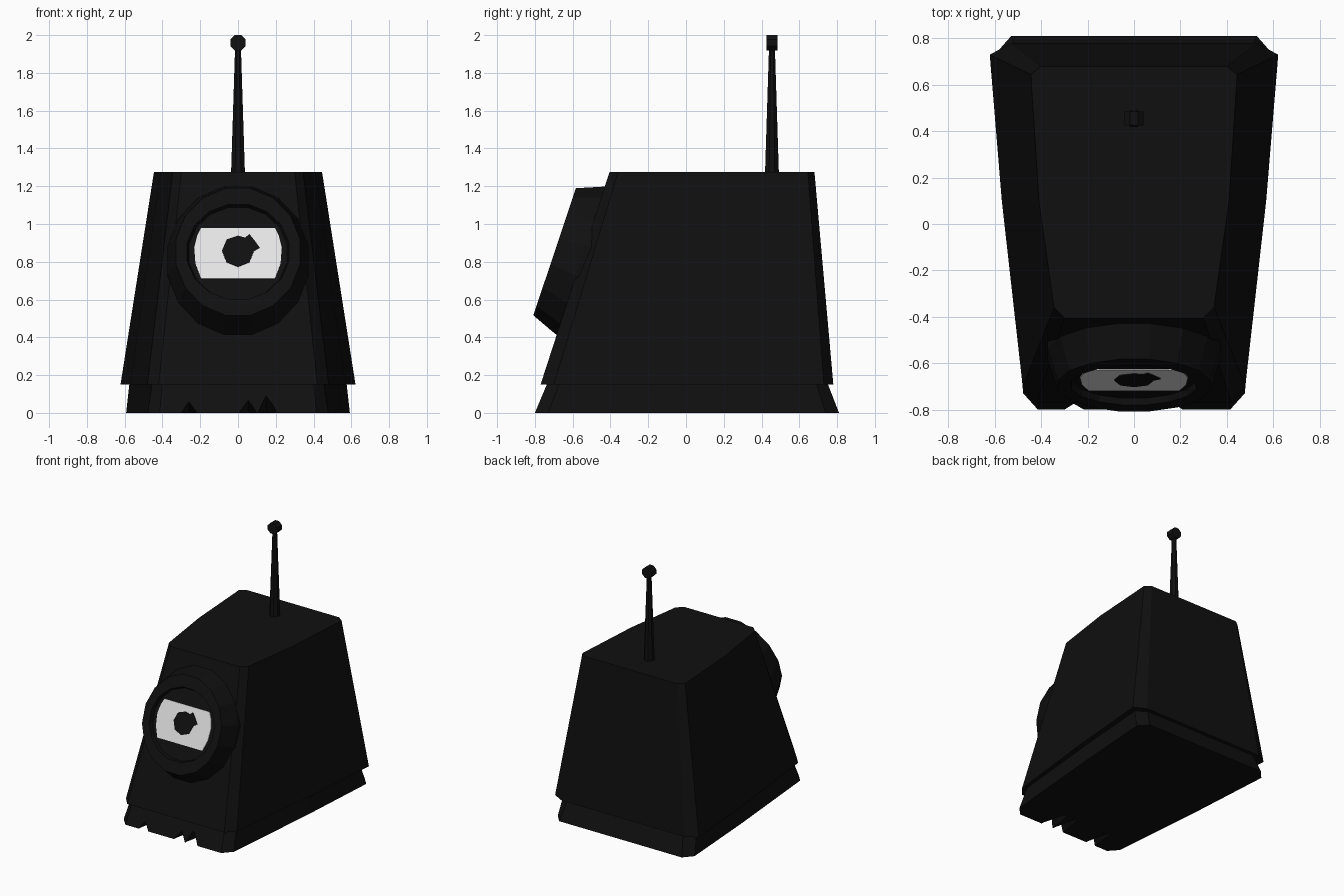
import bpy, bmesh, math
from mathutils import Matrix

if "Cube" in bpy.data.objects:
    bpy.data.objects.remove(bpy.data.objects["Cube"])


def material(name, rgb):
    m = bpy.data.materials.new(name)
    m.diffuse_color = (*rgb, 1)
    m.use_nodes = True
    m.node_tree.nodes["Principled BSDF"].inputs["Base Color"].default_value = m.diffuse_color
    return m


BLACK = material("near_black", (0.005, 0.005, 0.005))
WHITE = material("eye_white_paint", (0.8, 0.8, 0.8))


def loft(name, rings, mat, matrix=Matrix()):
    """Skin a stack of equal-length point rings and cap both ends."""
    bm = bmesh.new()
    loops = [[bm.verts.new(p) for p in ring] for ring in rings]
    n = len(loops[0])
    for a, b in zip(loops, loops[1:]):
        for i in range(n):
            j = (i + 1) % n
            bm.faces.new((a[i], a[j], b[j], b[i]))
    bm.faces.new(loops[0][::-1])
    bm.faces.new(loops[-1])
    bmesh.ops.recalc_face_normals(bm, faces=bm.faces)
    me = bpy.data.meshes.new(name)
    bm.to_mesh(me)
    bm.free()
    me.materials.append(mat)
    ob = bpy.data.objects.new(name, me)
    ob.matrix_world = matrix
    bpy.context.collection.objects.link(ob)
    return ob


def outline(half, z):
    """Mirror a right-hand half outline (back to front) into a closed ring."""
    return [(x, y, z) for x, y in half] + [(-x, y, z) for x, y in half[::-1]]


def ellipse(rx, ry, z, n):
    return [(rx * math.cos(2 * math.pi * (i + .5) / n),
             ry * math.sin(2 * math.pi * (i + .5) / n), z) for i in range(n)]


def plate(name, pts, z, thick, mat, matrix):
    return loft(name, [[(x, y, z + h) for x, y in pts] for h in (0, thick)], mat, matrix)


# Tapered body shell
loft("body", [
    outline([(.53, .78), (.622, .73), (.57, .10), (.48, -.70), (.42, -.77)], .15),
    outline([(.40, .68), (.445, .645), (.41, .10), (.345, -.36), (.30, -.405)], 1.275)], BLACK)

# Flared skirt below the body
skirt = loft("skirt", [
    outline([(.53, .81), (.592, .74), (.55, .10), (.478, -.73), (.415, -.80)], 0),
    outline([(.50, .75), (.575, .69), (.53, .10), (.455, -.67), (.40, -.735)], .155)], BLACK)

# Ragged notches along the front hem of the skirt
for left, tip, right, high in ((-.30, -.26, -.215, .06), (.005, .055, .10, .07), (.105, .15, .21, .10)):
    cutter = loft("notch_cutter", [
        [(left, -.9, -.002), (right, -.9, -.002), (tip, -.9, high)],
        [(left, -.78, -.002), (right, -.78, -.002), (tip, -.78, high)],
        [(tip - .02, -.60, -.002), (tip + .02, -.60, -.002), (tip, -.60, .004)]], BLACK)
    mod = skirt.modifiers.new("notch", 'BOOLEAN')
    mod.operation, mod.solver, mod.object = 'DIFFERENCE', 'EXACT', cutter
    bpy.context.view_layer.objects.active = skirt
    bpy.ops.object.modifier_apply(modifier=mod.name)
    bpy.data.objects.remove(cutter)

# Eye housing: tapered collar with a shallow dished lens, tilted with the front
tilt = Matrix.Translation((0, -.56, .8075)) @ Matrix.Rotation(math.radians(71.5), 4, 'X')
loft("eye_housing", [
    ellipse(.38, .42, -.05, 16), ellipse(.38, .42, 0, 16), ellipse(.335, .362, .143, 16),
    ellipse(.275, .27, .143, 16), ellipse(.265, .262, .115, 16)], BLACK, tilt)

# White of the eye
plate("eye_white", [(-.195, -.143), (.195, -.143), (.225, -.06), (.232, .03), (.215, .10), (.195, .141),
                    (-.195, .141), (-.215, .10), (-.232, .03), (-.225, -.06)], .113, .008, WHITE, tilt)

# Pupil with a small pointed flick at its upper right
plate("pupil", [(0, -.077), (.06, -.052), (.085, .012), (.115, .03), (.085, .073), (.06, .105), (.038, .085),
                (0, .096), (-.06, .075), (-.085, .012), (-.06, -.052)], .120, .006, BLACK, tilt)

# Antenna rod and its round tip
loft("antenna_rod", [
    ellipse(.04, .04, 1.26, 8), ellipse(.017, .017, 1.93, 8)], BLACK, Matrix.Translation((0, .455, 0)))
loft("antenna_tip", [ellipse(.044, .044, h, 8) for h in (-.03, .03)], BLACK,
     Matrix.Translation((0, .455, 1.959)) @ Matrix.Rotation(math.pi / 2, 4, 'X'))
